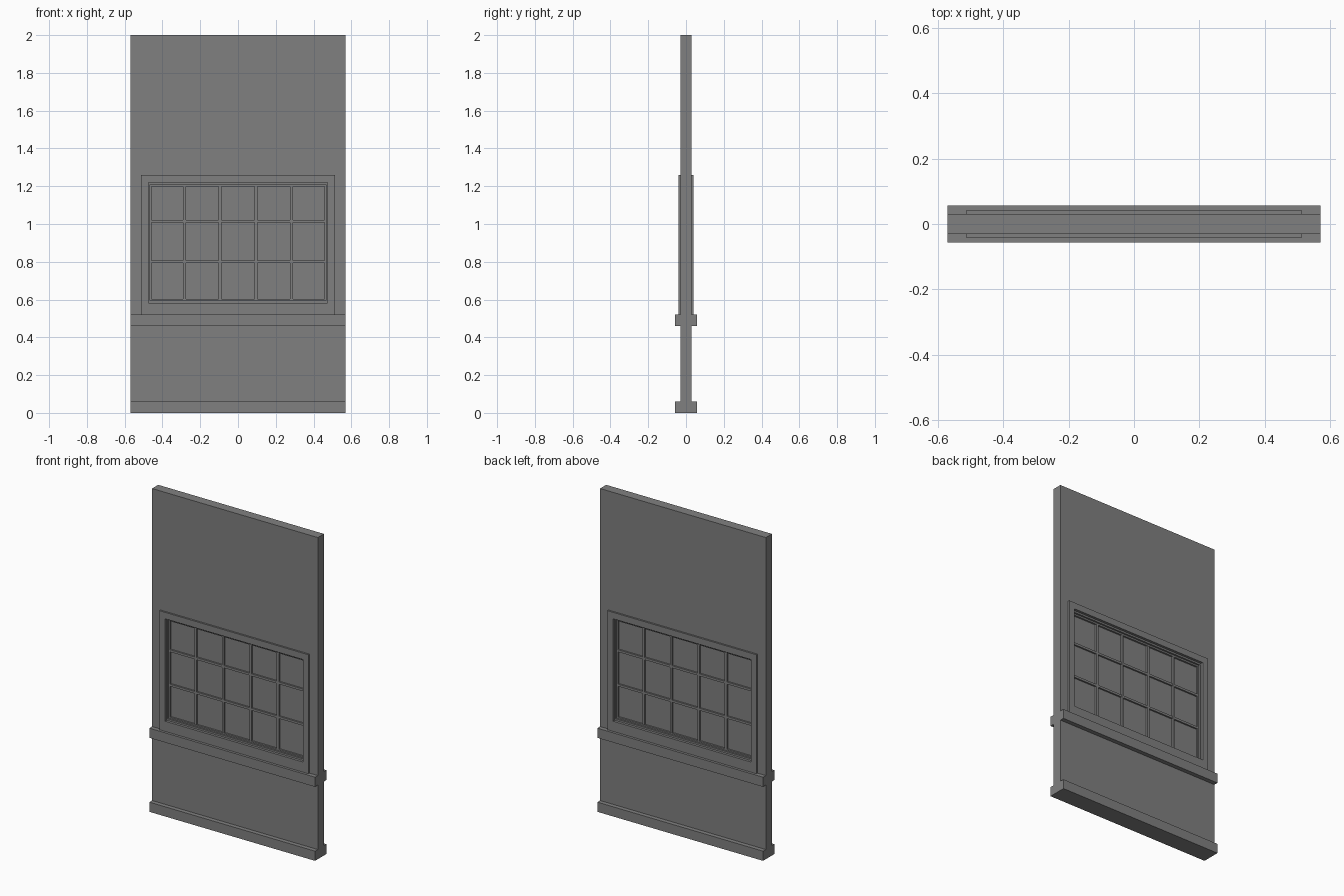
import bpy, bmesh

cube = bpy.data.objects.get("Cube")
if cube:
    bpy.data.objects.remove(cube, do_unlink=True)

grey = bpy.data.materials.new("plain grey")
grey.use_nodes = True
COLOUR = (0.216, 0.216, 0.216, 1)
grey.diffuse_color = COLOUR
grey.node_tree.nodes["Principled BSDF"].inputs["Base Color"].default_value = COLOUR


def finish(name, bm):
    bmesh.ops.recalc_face_normals(bm, faces=bm.faces)
    mesh = bpy.data.meshes.new(name)
    bm.to_mesh(mesh)
    bm.free()
    mesh.materials.append(grey)
    obj = bpy.data.objects.new(name, mesh)
    bpy.context.collection.objects.link(obj)
    return obj


def loop(bm, half_width, bottom, top, y):
    corners = ((-1, bottom), (1, bottom), (1, top), (-1, top))
    return [bm.verts.new((s * half_width, y, z)) for s, z in corners]


def ring(name, outer, inner, depth):
    """Rectangular frame; outer and inner are (half width, bottom, top)."""
    bm = bmesh.new()
    loops = [loop(bm, *outer, -depth), loop(bm, *inner, -depth),
             loop(bm, *inner, depth), loop(bm, *outer, depth)]
    for a, b in zip(loops, loops[1:] + loops[:1]):
        for i in range(4):
            j = (i + 1) % 4
            bm.faces.new((a[i], a[j], b[j], b[i]))
    return finish(name, bm)


def box(name, x0, x1, bottom, top, depth):
    bm = bmesh.new()
    bmesh.ops.create_cube(bm, size=1)
    for v in bm.verts:
        v.co.x = x1 if v.co.x > 0 else x0
        v.co.y = depth if v.co.y > 0 else -depth
        v.co.z = top if v.co.z > 0 else bottom
    return finish(name, bm)


W = 0.57
opening = (0.475, 0.583, 1.22)
stop_edge = (0.467, 0.594, 1.209)
glass_edge = (0.459, 0.602, 1.199)

# Wall with its window hole, hidden under the casing
ring("wall", (W, 0, 2), (0.49, 0.55, 1.24), 0.03)

# Projecting rails on both faces
box("base_rail", -W, W, 0, 0.06, 0.057)
box("sill_rail", -W, W, 0.46, 0.52, 0.057)

# Stepped window frame
ring("window_casing", (0.513, 0.515, 1.26), opening, 0.041)
ring("window_stop", (0.48, 0.578, 1.225), stop_edge, 0.025)
ring("window_sash", (0.472, 0.589, 1.214), glass_edge, 0.014)

# Pane
box("glass_pane", -0.465, 0.465, 0.596, 1.205, 0.003)

# Glazing bars: five columns by three rows
for i, x in enumerate((-0.283, -0.095, 0.095, 0.283)):
    box(f"upright_bar_{i + 1}", x - 0.007, x + 0.007, 0.598, 1.203, 0.0135)
for i, z in enumerate((0.8, 1.014)):
    box(f"cross_bar_{i + 1}", -0.463, 0.463, z - 0.007, z + 0.007, 0.013)
